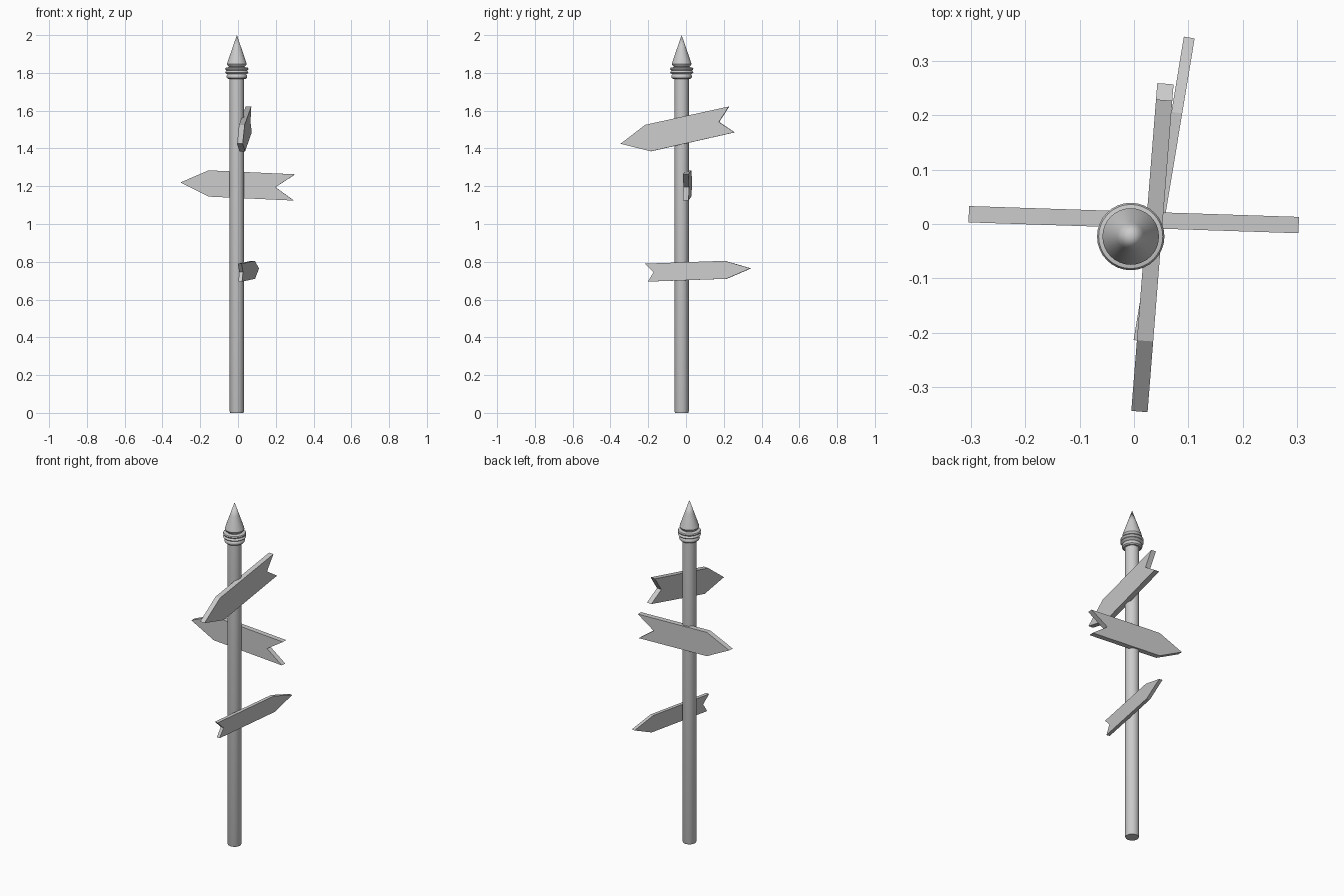
import bpy, bmesh, math
from mathutils import Vector

if "Cube" in bpy.data.objects:
    bpy.data.objects.remove(bpy.data.objects["Cube"])

grey = bpy.data.materials.new("plain grey")
grey.diffuse_color = (0.6, 0.6, 0.6, 1)
grey.use_nodes = True
grey.node_tree.nodes["Principled BSDF"].inputs["Base Color"].default_value = grey.diffuse_color
CENTRE = Vector((-0.006, -0.023, 0))


def finish(bm, name):
    bmesh.ops.recalc_face_normals(bm, faces=bm.faces)
    me = bpy.data.meshes.new(name)
    bm.to_mesh(me)
    bm.free()
    ob = bpy.data.objects.new(name, me)
    bpy.context.collection.objects.link(ob)
    me.materials.append(grey)
    return ob


def turned(name, profile, sides=32):
    """Revolve (radius, z) points, bottom and top on the axis, around the post."""
    bm = bmesh.new()
    verts = [bm.verts.new((r, 0, z)) for r, z in profile]
    edges = [bm.edges.new(p) for p in zip(verts, verts[1:])]
    bmesh.ops.spin(bm, geom=verts + edges, cent=(0, 0, 0), axis=(0, 0, 1),
                   angle=math.tau, steps=sides, use_duplicate=False)
    bmesh.ops.remove_doubles(bm, verts=bm.verts, dist=1e-5)
    bmesh.ops.translate(bm, verts=bm.verts, vec=CENTRE)
    ob = finish(bm, name)
    bpy.ops.object.select_all(action='DESELECT')
    bpy.context.view_layer.objects.active = ob
    ob.select_set(True)
    bpy.ops.object.shade_smooth_by_angle(angle=math.radians(35))


def sign(name, outline, start, end, thick):
    """Arrow board: outline is (distance along the board, z), measured on the
    axis it mostly follows; start and end are the plan points of its middle."""
    a, b = Vector((*start, 0)), Vector((*end, 0))
    d = b - a
    k = 0 if abs(d.x) > abs(d.y) else 1
    side = Vector((-d.y, d.x, 0)).normalized() * thick / 2
    bm = bmesh.new()
    front = []
    for u, z in outline:
        p = a + d * ((u - a[k]) / d[k])
        front.append(bm.verts.new(p - side + Vector((0, 0, z))))
    face = bm.faces.new(front)
    ext = bmesh.ops.extrude_face_region(bm, geom=[face], use_keep_orig=True)
    bmesh.ops.translate(bm, vec=side * 2, verts=[
        v for v in ext["geom"] if isinstance(v, bmesh.types.BMVert)])
    finish(bm, name)


# Post, collar rings and pointed finial
turned("post", [(0, 0), (0.035, 0), (0.038, 0.008), (0.038, 1.80), (0, 1.80)])
turned("collar", [(0, 1.768), (0.046, 1.768), (0.053, 1.774), (0.055, 1.782),
                  (0.053, 1.789), (0.049, 1.793), (0.057, 1.797), (0.062, 1.803),
                  (0.057, 1.809), (0.054, 1.812), (0.060, 1.816), (0.062, 1.821),
                  (0.059, 1.827), (0.042, 1.831), (0, 1.831)])
turned("finial", [(0, 1.825), (0.040, 1.825), (0.041, 1.833), (0.049, 1.840),
                  (0.052, 1.847), (0.050, 1.855), (0.025, 1.928), (0, 2.0)])

# Arrow boards
sign("upper_sign", [(-0.345, 1.425), (-0.185, 1.385), (0.258, 1.485),
                    (0.175, 1.54), (0.228, 1.622), (-0.215, 1.525)],
     (0.010, -0.345), (0.058, 0.26), 0.03)
sign("middle_sign", [(-0.304, 1.22), (-0.155, 1.145), (0.296, 1.124),
                     (0.198, 1.195), (0.303, 1.263), (-0.155, 1.284)],
     (-0.304, 0.018), (0.304, -0.002), 0.03)
sign("lower_sign", [(0.343, 0.765), (0.205, 0.805), (-0.215, 0.79),
                    (-0.17, 0.745), (-0.20, 0.695), (0.215, 0.71)],
     (0.102, 0.345), (0.010, -0.21), 0.02)
